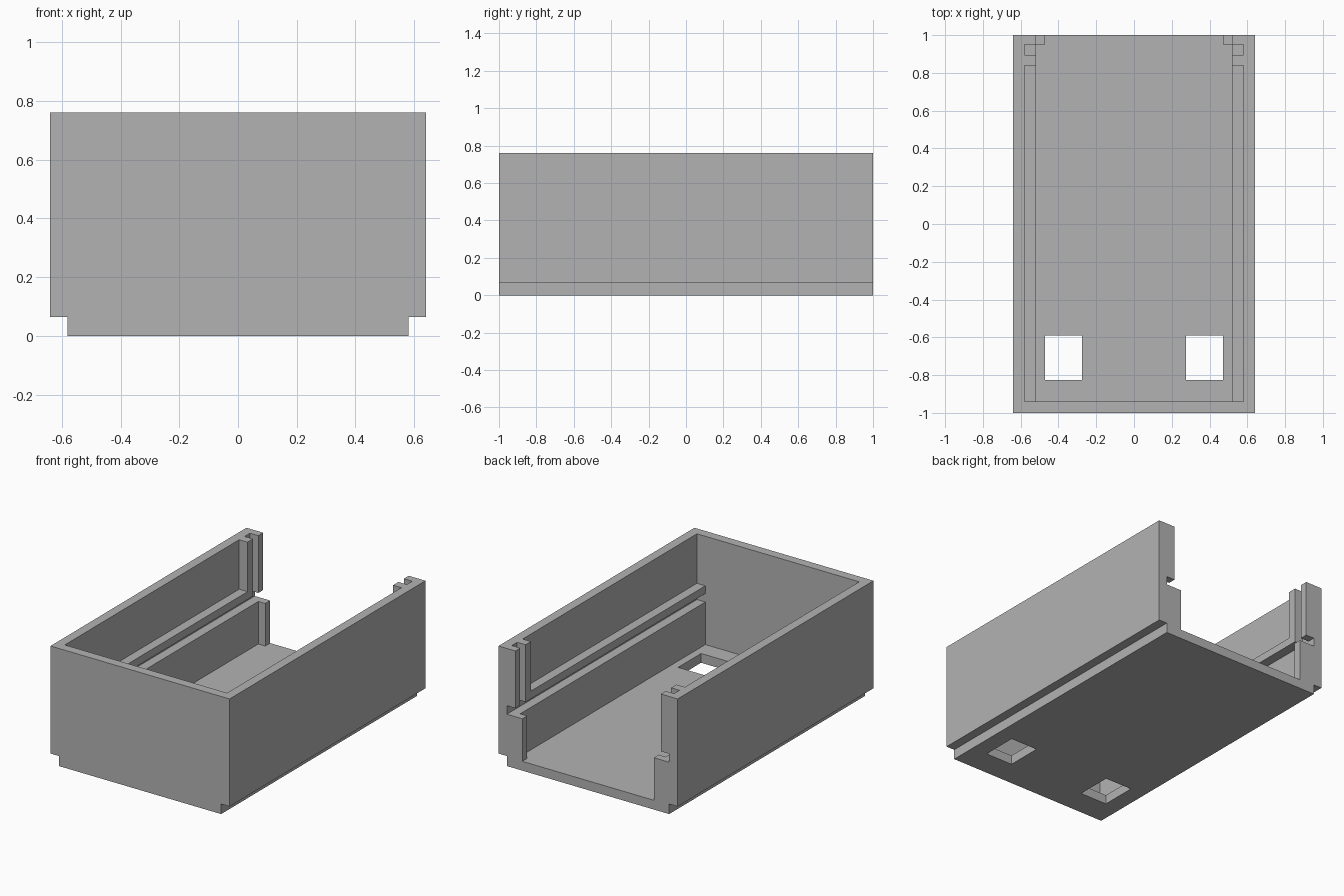
import bpy
import bmesh

cube = bpy.data.objects.get("Cube")
if cube:
    bpy.data.objects.remove(cube, do_unlink=True)

grey = bpy.data.materials.new("plain_grey")
grey.use_nodes = True
grey.diffuse_color = (0.45, 0.45, 0.45, 1)
grey.node_tree.nodes["Principled BSDF"].inputs["Base Color"].default_value = grey.diffuse_color

# Main dimensions
HALF_W, REAR, TOP = 0.64, 1.0, 0.76
POCKET, INNER, MOUTH = 0.58, 0.52, 0.47   # half widths inside
FLOOR, STEP = 0.06, 0.065
FRONT = -0.94                             # inner face of the front wall
RAIL_LOW, RAIL_UNDER, RAIL_TOP = 0.335, 0.39, 0.44
POST, SLOT_A, SLOT_B = 0.84, 0.895, 0.95
OVER = 1.2                                # cutters run past the body


def extrude_profile(name, points, y0, y1):
    """Solid from an (x, z) outline swept along y."""
    bm = bmesh.new()
    face = bm.faces.new([bm.verts.new((x, y0, z)) for x, z in points])
    swept = bmesh.ops.extrude_face_region(bm, geom=[face])
    moved = [g for g in swept["geom"] if isinstance(g, bmesh.types.BMVert)]
    bmesh.ops.translate(bm, verts=moved, vec=(0, y1 - y0, 0))
    bmesh.ops.recalc_face_normals(bm, faces=bm.faces)
    mesh = bpy.data.meshes.new(name)
    bm.to_mesh(mesh)
    bm.free()
    mesh.materials.append(grey)
    obj = bpy.data.objects.new(name, mesh)
    bpy.context.collection.objects.link(obj)
    return obj


def carve(body, name, x, y, z):
    """Subtract a box given by its ranges, then drop the cutter."""
    outline = [(x[0], z[0]), (x[1], z[0]), (x[1], z[1]), (x[0], z[1])]
    cutter = extrude_profile(name, outline, *y)
    cutter.hide_render = True
    mod = body.modifiers.new(name, "BOOLEAN")
    mod.operation = "DIFFERENCE"
    mod.solver = "EXACT"
    mod.object = cutter
    bpy.context.view_layer.objects.active = body
    bpy.ops.object.modifier_apply(modifier=mod.name)
    bpy.data.objects.remove(cutter, do_unlink=True)


# Solid block with a stepped underside
right_half = [(POCKET, 0), (POCKET, STEP), (HALF_W, STEP), (HALF_W, TOP)]
left_half = [(-x, z) for x, z in reversed(right_half)]
case = extrude_profile("open_case", right_half + left_half, -REAR, REAR)

# Interior, rear mouth, panel groove, upper side pockets and door slot
cuts = [
    ("room", INNER, (FRONT, SLOT_B), (FLOOR, OVER)),
    ("rear_mouth", MOUTH, (SLOT_A, OVER), (FLOOR, OVER)),
    ("upper_mouth", INNER, (SLOT_A, OVER), (RAIL_LOW, OVER)),
    ("groove", POCKET, (FRONT, OVER), (RAIL_LOW, RAIL_UNDER)),
    ("side_pockets", POCKET, (FRONT, POST), (RAIL_TOP, OVER)),
    ("door_slot", POCKET, (SLOT_A, SLOT_B), (RAIL_LOW, OVER)),
]
for name, half, y, z in cuts:
    carve(case, name, (-half, half), y, z)

# Pair of openings in the floor
for side in (-1, 1):
    x = sorted((side * 0.275, side * MOUTH))
    carve(case, "floor_opening", x, (-0.825, -0.59), (-OVER, 0.2))
